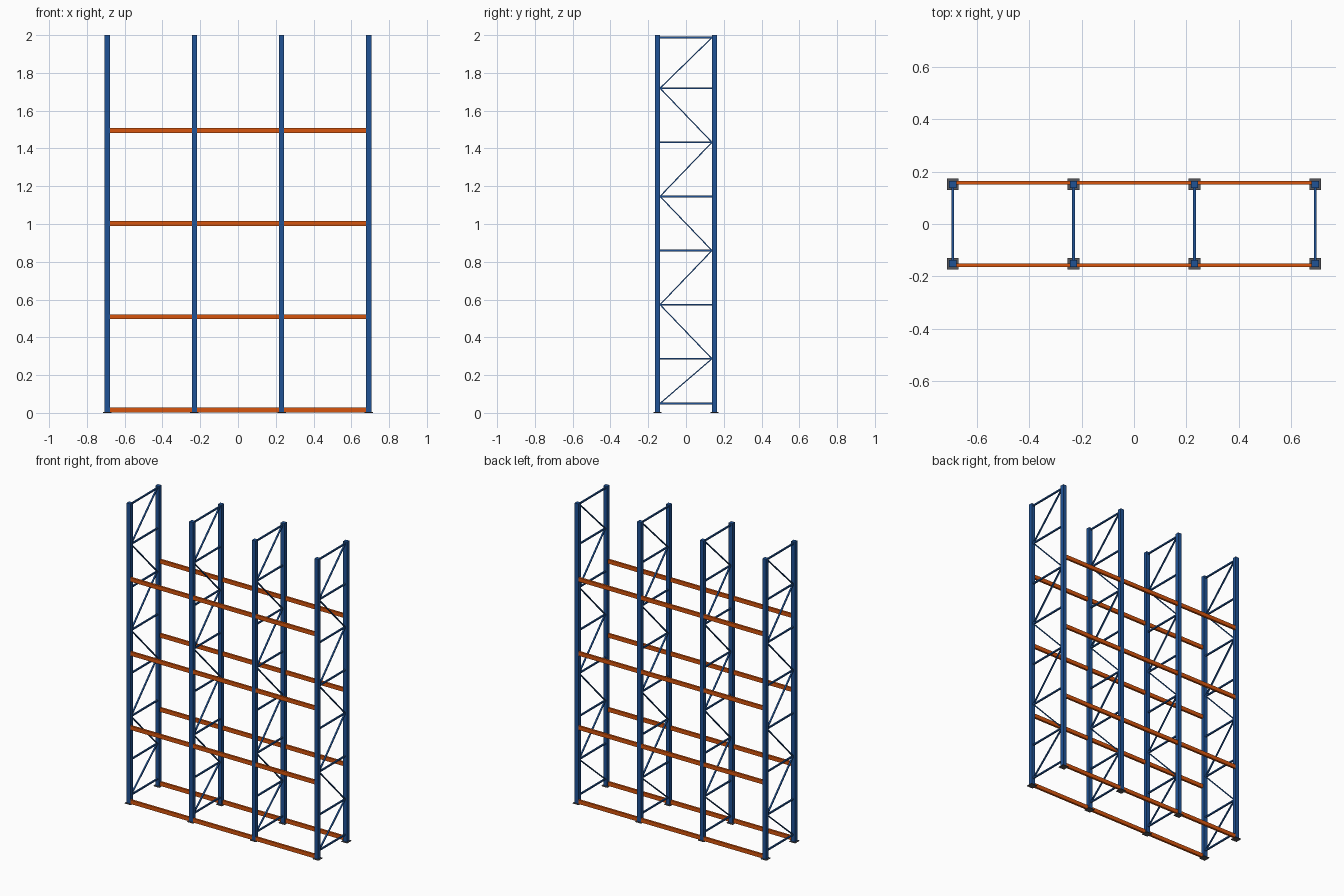
import bpy
from math import atan2, hypot
from mathutils import Matrix, Vector

cube = bpy.data.objects.get("Cube")
if cube:
    bpy.data.objects.remove(cube, do_unlink=True)


def material(name, rgb):
    m = bpy.data.materials.new(name)
    m.use_nodes = True
    m.diffuse_color = (*rgb, 1)
    m.node_tree.nodes["Principled BSDF"].inputs["Base Color"].default_value = (*rgb, 1)
    return m


blue = material("blue_paint", (0.014, 0.085, 0.30))
orange = material("orange_paint", (0.68, 0.09, 0.004))
grey = material("dark_grey_steel", (0.09, 0.09, 0.10))


def box(name, center, size, mat, tilt=0.0):
    """Box with its dimensions baked in, optionally tilted about x."""
    bpy.ops.mesh.primitive_cube_add(size=1, location=center)
    ob = bpy.context.object
    ob.name = name
    ob.data.transform(Matrix.Rotation(tilt, 4, "X") @ Matrix.Diagonal((*size, 1)))
    ob.data.materials.append(mat)
    return ob


def brace(name, x, start, end, thick):
    """Flat bar between two (y, z) points in the plane of a frame."""
    dy, dz = end[0] - start[0], end[1] - start[1]
    center = Vector((x, (start[0] + end[0]) / 2, (start[1] + end[1]) / 2))
    box(name, center, (0.01, hypot(dy, dz), thick), blue, atan2(dz, dy))


POST = 0.027
POST_Y = 0.151
FRAMES = (-0.692, -0.231, 0.231, 0.692)
RUNGS = [0.05] + [0.2865 * i for i in range(1, 7)] + [1.987]
inner = POST_Y - POST / 2

# Upright frames: posts, foot plates and lattice bracing
for x in FRAMES:
    for y in (-POST_Y, POST_Y):
        box("post", (x, y, 1.001), (POST, POST, 1.998), blue)
        box("foot_plate", (x, y, 0.002), (0.044, 0.044, 0.004), grey)
    for z in RUNGS:
        brace("horizontal_brace", x, (-inner, z), (inner, z), 0.009)
    side = -1
    for low, high in zip(RUNGS, RUNGS[1:]):
        brace("diagonal_brace", x, (side * inner, low), (-side * inner, high), 0.006)
        side = -side

# Load beams, one per bay at each level, front and back
for z in (0.016, 0.509, 1.003, 1.496):
    for y in (-0.157, 0.157):
        for x0, x1 in zip(FRAMES, FRAMES[1:]):
            length = x1 - x0 - POST
            box("load_beam", ((x0 + x1) / 2, y, z), (length, 0.014, 0.026), orange)
